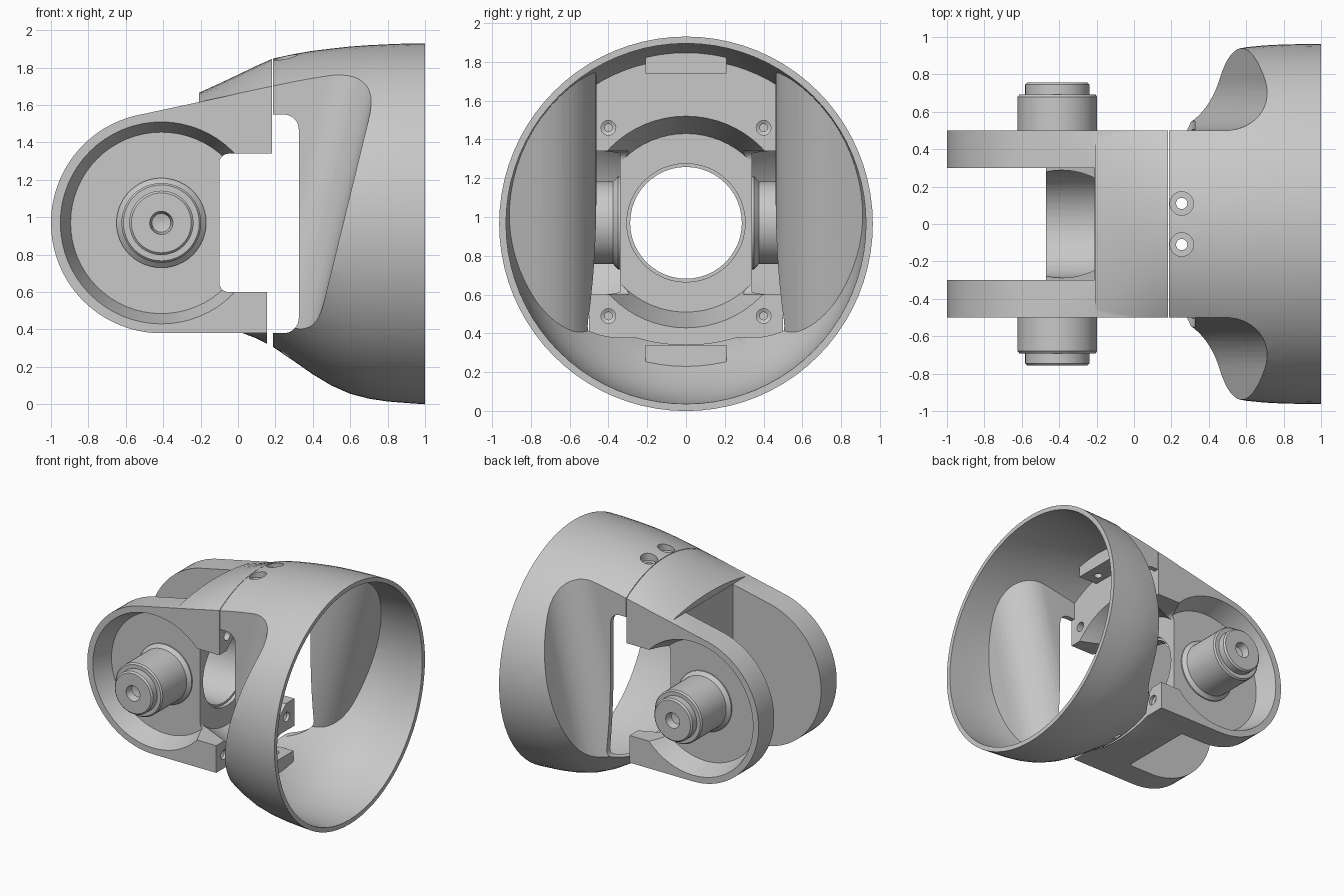
import bpy, bmesh, math
from mathutils import Vector

if "Cube" in bpy.data.objects:
    bpy.data.objects.remove(bpy.data.objects["Cube"])

grey = bpy.data.materials.new("light_grey")
grey.diffuse_color = (0.58, 0.58, 0.58, 1)
grey.use_nodes = True
grey.node_tree.nodes["Principled BSDF"].inputs["Base Color"].default_value = grey.diffuse_color
HUB = (-0.41, 0.97)   # pin axis (x, z)
CZ = 0.97             # bore axis height


def make(name, rings):
    """Closed solid skinned over a list of equal-length rings."""
    bm = bmesh.new()
    vs = [[bm.verts.new(p) for p in r] for r in rings]
    n = len(vs[0])
    for a, b in zip(vs, vs[1:]):
        for i in range(n):
            bm.faces.new((a[i], a[(i + 1) % n], b[(i + 1) % n], b[i]))
    bm.faces.new(vs[0][::-1])
    bm.faces.new(vs[-1])
    bm.normal_update()
    bmesh.ops.triangulate(bm, faces=bm.faces[:])
    if bm.calc_volume(signed=True) < 0:
        bmesh.ops.reverse_faces(bm, faces=bm.faces[:])
    me = bpy.data.meshes.new(name)
    bm.to_mesh(me)
    bm.free()
    me.materials.append(grey)
    ob = bpy.data.objects.new(name, me)
    bpy.context.collection.objects.link(ob)
    return ob


def prism_y(pts, y0, y1):
    return make("cutter", [[(x, y, z) for x, z in pts] for y in (y0, y1)])


def box(x0, x1, y0, y1, z0, z1):
    return prism_y([(x0, z0), (x1, z0), (x1, z1), (x0, z1)], y0, y1)


def rounded_box(x0, x1, z0, z1, r):
    pts = []
    for cx, cz, a0 in ((x1 - r, z1 - r, 0), (x0 + r, z1 - r, 90),
                       (x0 + r, z0 + r, 180), (x1 - r, z0 + r, 270)):
        for k in range(6):
            a = math.radians(a0 + 18 * k)
            pts.append((cx + r * math.cos(a), cz + r * math.sin(a)))
    return prism_y(pts, -1.2, 1.2)


def turned(name, axis, centre, prof, n=48):
    """Round solid: prof is (distance along axis, radius) pairs."""
    rings = []
    for d, r in prof:
        ring = []
        for i in range(n):
            a = math.tau * i / n
            u, v = r * math.cos(a), r * math.sin(a)
            off = {'x': (d, u, v), 'y': (u, d, v), 'z': (u, v, d)}[axis]
            ring.append(Vector(centre) + Vector(off))
        rings.append(ring)
    return make(name, rings)


def boolean(ob, other, op='DIFFERENCE'):
    m = ob.modifiers.new("b", 'BOOLEAN')
    m.operation, m.object, m.solver = op, other, 'EXACT'
    bpy.context.view_layer.objects.active = ob
    bpy.ops.object.modifier_apply(modifier=m.name)
    bpy.data.objects.remove(other)
    return ob


# Outer body sections: x, top z, bottom z, half width
SECT = [(-0.21, 1.665, 0.45, 1.18), (-0.1, 1.715, 0.42, 1.05), (0, 1.762, 0.39, 0.96),
        (0.1, 1.81, 0.352, 0.89), (0.19, 1.85, 0.305, 0.85), (0.3, 1.873, 0.23, 0.875),
        (0.4, 1.89, 0.16, 0.9), (0.5, 1.902, 0.1, 0.927), (0.6, 1.913, 0.056, 0.945),
        (0.7, 1.92, 0.03, 0.955), (0.8, 1.925, 0.015, 0.96), (0.9, 1.929, 0.007, 0.962),
        (1.0, 1.93, 0.0, 0.963), (1.05, 1.93, 0.0, 0.963)]


def section(x):
    for a, b in zip(SECT, SECT[1:]):
        if a[0] <= x <= b[0]:
            t = (x - a[0]) / (b[0] - a[0])
            return [p + (q - p) * t for p, q in zip(a, b)]


def loft(name, x0, x1, inset=0.0, n=80):
    xs = [x0] + [s[0] for s in SECT if x0 + .01 < s[0] < x1 - .04] + [x1]
    rings = []
    for x in xs:
        _, t, b, w = section(x)
        c, h, w = (t + b) / 2, (t - b) / 2 - inset, w - inset
        rings.append([(x, w * math.cos(math.tau * i / n), c + h * math.sin(math.tau * i / n))
                      for i in range(n)])
    return make(name, rings)


def scoop(side, off):
    """Leaning side scoop with a concave fillet, grown inwards by off."""
    r = 0.27 + off
    pts = [(0.57 + off, 1.3)]
    for k in range(15):
        a = math.radians(90 * k / 14)
        pts.append((0.30 + r * math.cos(a), 0.77 - r * math.sin(a)))
    pts += [(-2, 0.5 - off), (-2, 1.3)]
    return make("cutter", [[(x + 0.245 * (z - 1), side * y, z) for x, y in pts]
                           for z in (-0.3, 2.3)])


# Shell: scooped outer solid minus scooped inner solid
shell = loft("shell", 0.187, 1.0)
inner = loft("cutter", 0.1, 1.03, 0.035)
for s in (-1, 1):
    boolean(shell, scoop(s, 0))
    boolean(inner, scoop(s, 0.038))
# Bolt pads left standing inside the shell
boolean(inner, box(0.0, 0.35, -0.21, 0.21, 1.74, 2.1))
boolean(inner, box(0.0, 0.35, -0.21, 0.21, -0.1, 0.34))
boolean(shell, inner)
# Side windows and bolt holes
boolean(shell, rounded_box(0.0, 0.325, 0.38, 1.55, 0.08))
for s in (-1, 1):
    boolean(shell, turned("cutter", 'z', (0.255, s * 0.11, 0), [(-.2, .03), (2.2, .03)], 24))
    boolean(shell, turned("cutter", 'z', (0.255, s * 0.11, 0), [(1.81, .063), (2.2, .063)], 32))

# Yoke: round-ended side profile joined to the body crown
pts = []
for k in range(41):
    a = math.radians(100 + 170 * k / 40)
    pts.append((HUB[0] + 0.59 * math.cos(a), HUB[1] + 0.59 * math.sin(a)))
pts += [(0.155, 0.38), (0.155, 0.8), (0.183, 0.8), (0.183, 1.70)]
yoke = prism_y(pts, -0.5, 0.5)
yoke.name = "yoke"
crown = loft("cutter", -0.208, 0.183)
boolean(crown, box(-1, 1, -0.4999, 0.4999, 0.2, 2.2), 'INTERSECT')
boolean(crown, box(0.155, 1, -1, 1, 0, 0.7))
boolean(yoke, crown, 'UNION')
# Slot between the fork arms
boolean(yoke, prism_y([(-1.5, 2.2), (-0.21, 2.2), (-0.21, 1.12), (-0.47, 0.9),
                       (-0.47, 0.62), (-0.21, 0.38), (-0.21, 0.1), (-1.5, 0.1)], -0.3, 0.3))
# Bore, tapered seat, side windows
boolean(yoke, turned("cutter", 'x', (0, 0, CZ), [(-1.5, .288), (-.13, .288), (-.13, .305), (.5, .305)]))
boolean(yoke, turned("cutter", 'x', (0, 0, CZ), [(-.1, .46), (.183, .55), (.4, .55)], 64))
boolean(yoke, rounded_box(-0.1, 0.6, 0.6, 1.34, 0.05))
# Dished outer faces of the arms
for s in (-1, 1):
    boolean(yoke, turned("cutter", 'y', (HUB[0], 0, HUB[1]),
                         [(s * .34, .485), (s * .5, .54), (s * .6, .54)], 64))
# Corner screw holes
for y in (-0.4, 0.4):
    for z in (0.49, 1.46):
        boolean(yoke, turned("cutter", 'x', (0, y, z), [(0.02, .02), (.12, .02), (.13, .038), (.5, .038)], 20))

# Stepped pivot pins with a drilled centre
pins = []
for s, side in ((-1, "front"), (1, "back")):
    prof = [(.33, .24), (.35, .24), (.375, .213), (.68, .213), (.692, .203), (.692, .172),
            (.745, .172), (.757, .16), (.757, .062), (.70, .05), (.69, .005)]
    pins.append(turned(side + "_pivot_pin", 'y', (HUB[0], 0, HUB[1]), [(s * d, r) for d, r in prof]))

# Smooth shading with crisp edges
bpy.ops.object.select_all(action='DESELECT')
for ob in [shell, yoke] + pins:
    ob.select_set(True)
    bpy.context.view_layer.objects.active = ob
bpy.ops.object.shade_smooth_by_angle(angle=math.radians(30))
